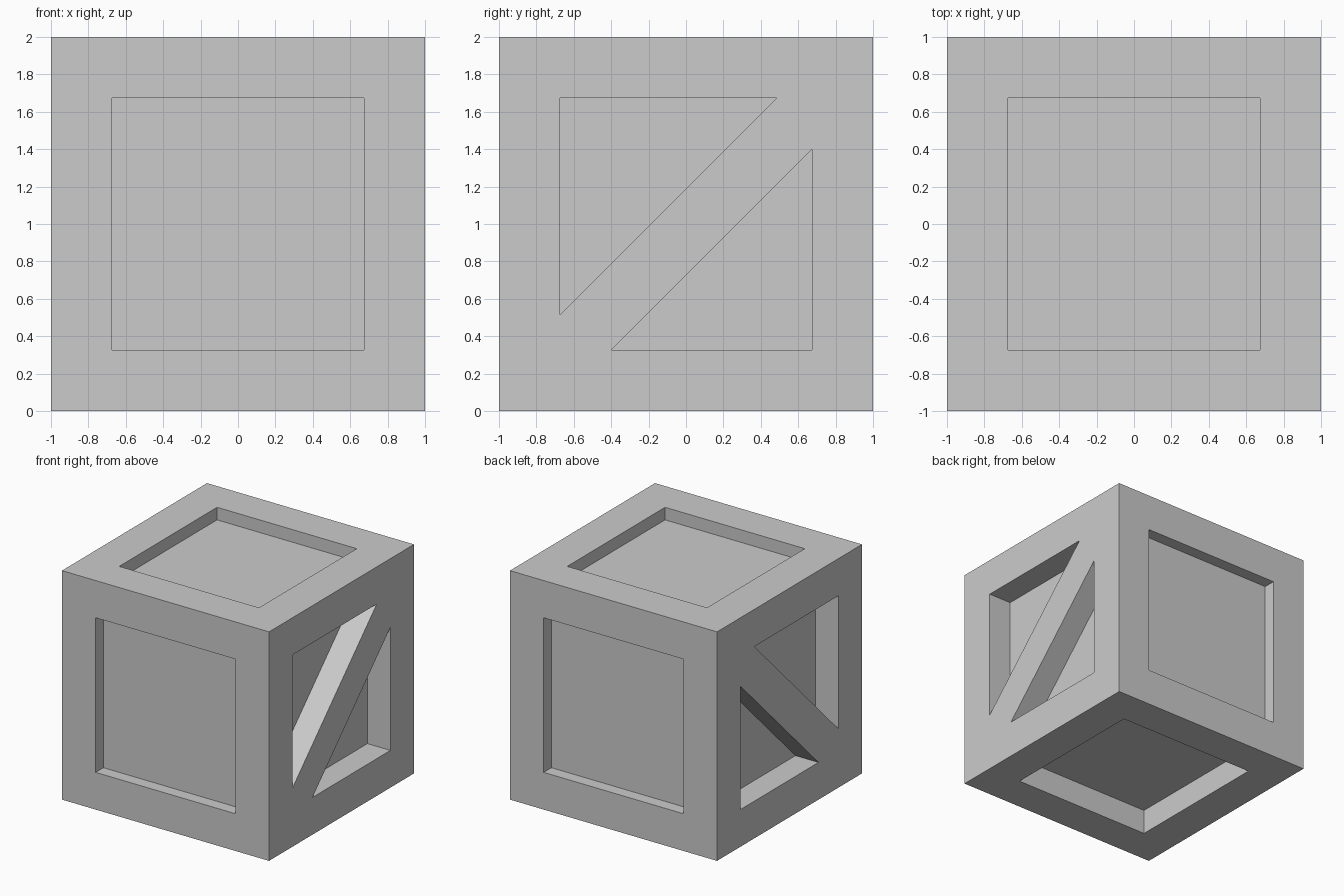
import bpy
import bmesh
from mathutils import Vector

if "Cube" in bpy.data.objects:
    bpy.data.objects.remove(bpy.data.objects["Cube"])

SIDE = 2.0
W = 0.675           # half width of the recessed panels
OUT = 0.2           # how far cutters stick out of the crate


def prism(name, points, offset):
    """Closed prism: a flat outline swept along an offset vector."""
    bm = bmesh.new()
    face = bm.faces.new([bm.verts.new(p) for p in points])
    ext = bmesh.ops.extrude_face_region(bm, geom=[face])
    verts = [g for g in ext["geom"] if isinstance(g, bmesh.types.BMVert)]
    bmesh.ops.translate(bm, verts=verts, vec=Vector(offset))
    bmesh.ops.recalc_face_normals(bm, faces=bm.faces)
    mesh = bpy.data.meshes.new(name)
    bm.to_mesh(mesh)
    bm.free()
    obj = bpy.data.objects.new(name, mesh)
    bpy.context.collection.objects.link(obj)
    return obj


# Crate body
bpy.ops.mesh.primitive_cube_add(size=SIDE, location=(0, 0, 1))
crate = bpy.context.object
crate.name = "crate"

square = [(-W, -W), (W, -W), (W, W), (-W, W)]
cutters = []

# Square panels on the front and back
for s, name in ((-1, "front_panel"), (1, "back_panel")):
    pts = [(a, s * (1 - 0.107), 1 + b) for a, b in square]
    cutters.append(prism(name, pts, (0, s * (0.107 + OUT), 0)))

# Square panels on the top (shallow) and bottom (deeper)
cutters.append(prism("top_panel", [(a, b, 2 - 0.11) for a, b in square],
                     (0, 0, 0.11 + OUT)))
cutters.append(prism("bottom_panel", [(a, b, 0.22) for a, b in square],
                     (0, 0, -0.22 - OUT)))

# Triangular panels either side of the diagonal brace, on both sides
triangles = {
    "upper": [(-W, 1 + W), (0.486, 1 + W), (-W, 0.514)],
    "lower": [(W, 1.40), (-0.40, 1 - W), (W, 1 - W)],
}
for s, side in ((-1, "left"), (1, "right")):
    for part, tri in triangles.items():
        pts = [(s * (1 - 0.222), y, z) for y, z in tri]
        cutters.append(prism(f"{side}_{part}_panel", pts,
                             (s * (0.222 + OUT), 0, 0)))

# Carve every panel out of the crate
bpy.context.view_layer.objects.active = crate
for c in cutters:
    c.hide_render = True
    mod = crate.modifiers.new(c.name, 'BOOLEAN')
    mod.operation = 'DIFFERENCE'
    mod.solver = 'EXACT'
    mod.object = c
    bpy.ops.object.modifier_apply(modifier=mod.name)
for c in cutters:
    bpy.data.objects.remove(c, do_unlink=True)
